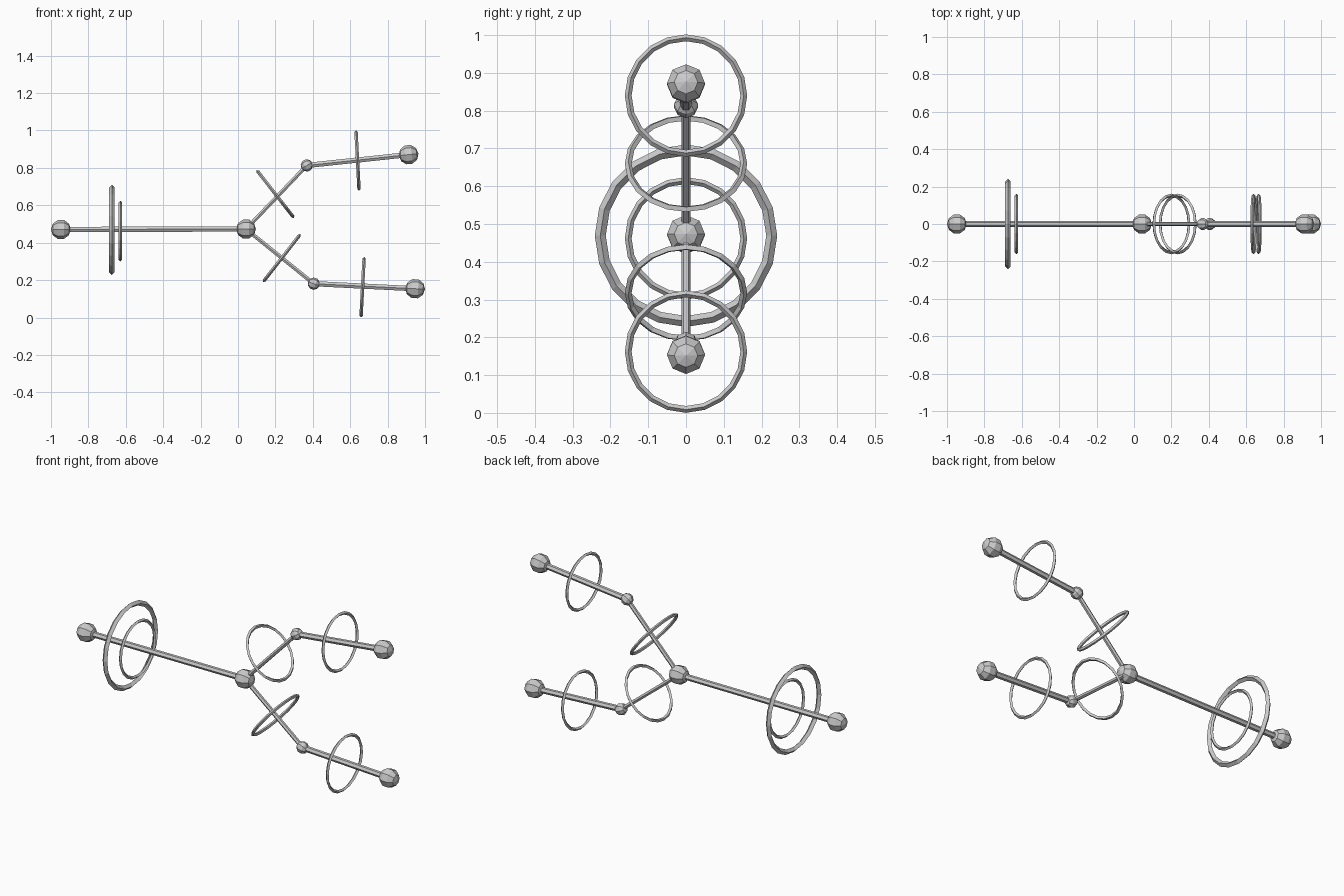
import bpy, math
from mathutils import Vector

if "Cube" in bpy.data.objects:
    bpy.data.objects.remove(bpy.data.objects["Cube"])

grey = bpy.data.materials.new("plain grey")
grey.diffuse_color = (0.6, 0.6, 0.6, 1)
grey.use_nodes = True
grey.node_tree.nodes["Principled BSDF"].inputs["Base Color"].default_value = grey.diffuse_color


def finish(name):
    ob = bpy.context.object
    ob.name = name
    ob.data.materials.append(grey)
    return ob


def turn(deg):
    # local z pointed along +x, raised by deg in the xz plane
    return (0, math.radians(90 - deg), 0)


def ball(name, p, r, deg=0):
    bpy.ops.mesh.primitive_uv_sphere_add(segments=8, ring_count=5, radius=r,
                                         location=(p[0], 0, p[1]), rotation=turn(deg))
    finish(name)


def rod(name, a, b, r):
    a, b = Vector((a[0], 0, a[1])), Vector((b[0], 0, b[1]))
    d = b - a
    bpy.ops.mesh.primitive_cylinder_add(vertices=6, radius=r, depth=d.length,
                                        location=(a + b) / 2,
                                        rotation=turn(math.degrees(math.atan2(d.z, d.x))))
    finish(name)


def ring(name, p, deg, major, minor):
    bpy.ops.mesh.primitive_torus_add(major_segments=20, minor_segments=4,
                                     major_radius=major, minor_radius=minor,
                                     location=(p[0], 0, p[1]), rotation=turn(deg))
    finish(name)


# joint positions in the xz plane
tail, hub = (-0.947, 0.471), (0.043, 0.473)
up_joint, up_end = (0.368, 0.813), (0.912, 0.871)
low_joint, low_end = (0.405, 0.181), (0.947, 0.154)

# balls
ball("tail_ball", tail, 0.053)
ball("hub_ball", hub, 0.053)
ball("upper_joint_ball", up_joint, 0.033, 30)
ball("lower_joint_ball", low_joint, 0.033, -20)
ball("upper_end_ball", up_end, 0.053, 6)
ball("lower_end_ball", low_end, 0.053, -3)

# rods
rod("main_rod", tail, hub, 0.016)
rod("upper_inner_rod", hub, up_joint, 0.012)
rod("lower_inner_rod", hub, low_joint, 0.012)
rod("upper_outer_rod", up_joint, up_end, 0.016)
rod("lower_outer_rod", low_joint, low_end, 0.016)

# rings around the rods
ring("large_ring", (-0.674, 0.469), 0, 0.227, 0.0145)
ring("tail_ring", (-0.629, 0.462), 0, 0.153, 0.009)
ring("upper_inner_ring", (0.2, 0.66), 38, 0.153, 0.009)
ring("lower_inner_ring", (0.234, 0.318), -38, 0.153, 0.009)
ring("upper_outer_ring", (0.639, 0.84), 3, 0.153, 0.009)
ring("lower_outer_ring", (0.666, 0.162), -3, 0.153, 0.009)
